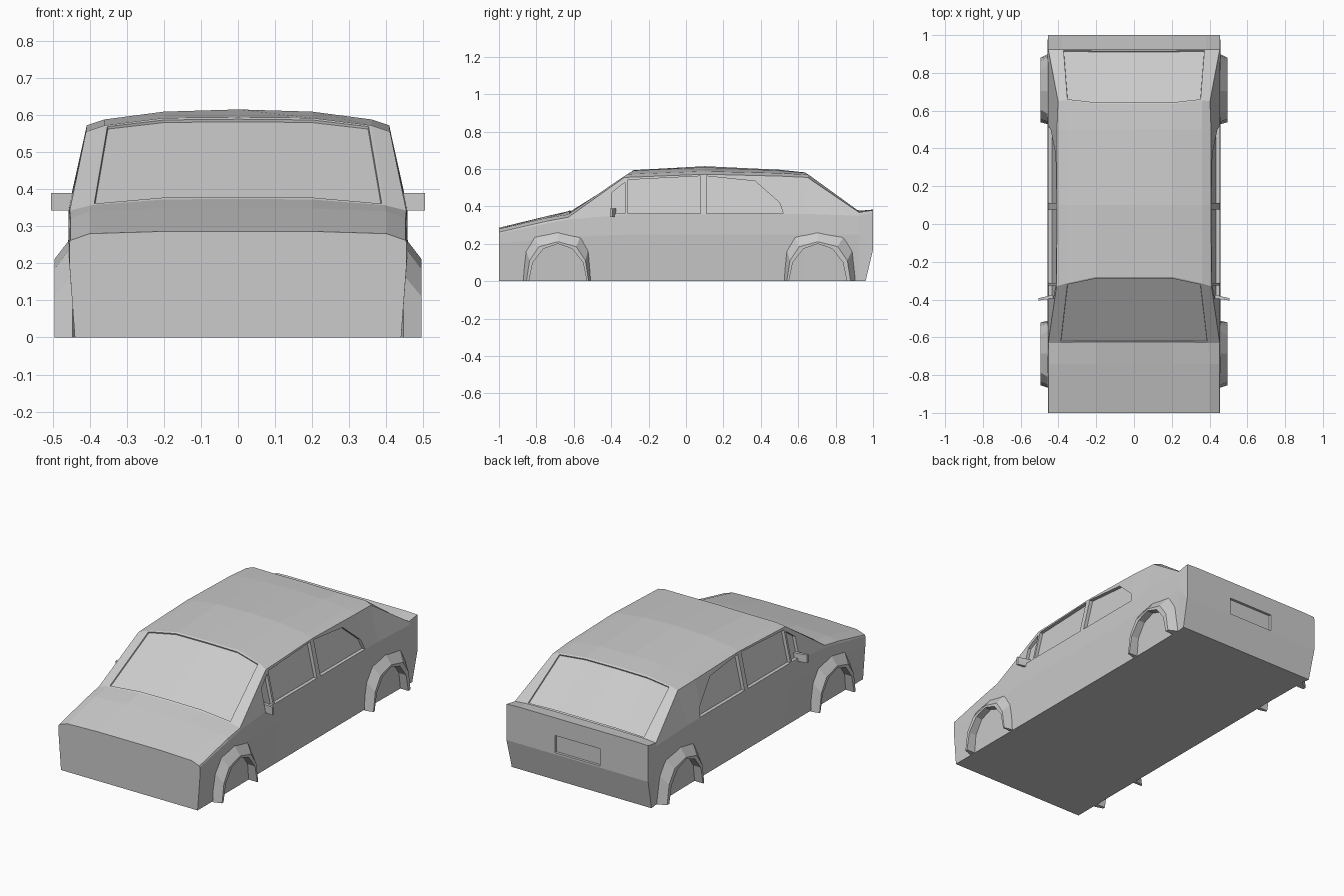
import bpy, bmesh, math

if "Cube" in bpy.data.objects:
    bpy.data.objects.remove(bpy.data.objects["Cube"])

grey = bpy.data.materials.new("body_grey")
grey.diffuse_color = (0.6, 0.6, 0.6, 1)
grey.use_nodes = True
grey.node_tree.nodes["Principled BSDF"].inputs["Base Color"].default_value = grey.diffuse_color


def make(name, bm):
    bmesh.ops.recalc_face_normals(bm, faces=bm.faces)
    me = bpy.data.meshes.new(name)
    bm.to_mesh(me)
    bm.free()
    me.materials.append(grey)
    ob = bpy.data.objects.new(name, me)
    bpy.context.collection.objects.link(ob)
    return ob


# Body stations: y, then (x, z) of sill, side crease, belt, roof edge, upper curve, crown, and centre z
stations = [
    (-1.0, (.44, 0), (.455, .20), (.455, .255), (.452, .262), (.40, .280), (.2, .286), .286),
    (-.74, (.44, 0), (.458, .23), (.457, .310), (.452, .322), (.40, .340), (.2, .348), .349),
    (-.63, (.44, 0), (.458, .24), (.456, .330), (.454, .342), (.395, .357), (.2, .372), .374),
    (-.28, (.44, 0), (.458, .25), (.455, .360), (.410, .555), (.36, .572), (.2, .592), .594),
    (.10, (.44, 0), (.458, .25), (.455, .360), (.408, .572), (.36, .588), (.2, .609), .615),
    (.50, (.44, 0), (.458, .25), (.455, .360), (.408, .562), (.36, .578), (.2, .592), .596),
    (.635, (.44, 0), (.458, .25), (.455, .360), (.402, .555), (.36, .570), (.2, .580), .582),
    (.925, (.445, 0), (.458, .25), (.457, .350), (.454, .368), (.38, .374), (.2, .377), .377),
    (1.0, (.45, 0), (.456, .17), (.456, .365), (.455, .380), (.38, .383), (.2, .383), .383),
]
# Fore-and-aft shift of single points: curved screen tops and tucked-under tail
shift = {(3, 3): -.05, (3, 4): -.035, (6, 3): .015, (6, 4): .02, (8, 0): -.04}

bm = bmesh.new()
rings = []
for s, st in enumerate(stations):
    half = [(x, st[0] + shift.get((s, r), 0), z) for r, (x, z) in enumerate(st[1:7])]
    loop = half + [(0, st[0], st[7])] + [(-x, y, z) for x, y, z in reversed(half)]
    rings.append([bm.verts.new(p) for p in loop])
n = len(rings[0])
screens = {2: [], 6: []}
for s in range(len(rings) - 1):
    a, b = rings[s], rings[s + 1]
    for i in range(n):
        j = (i + 1) % n
        f = bm.faces.new((a[i], a[j], b[j], b[i]))
        if s in screens and 4 <= i <= 7:
            screens[s].append(f)
# Front and tail panels as horizontal strips
for ring in (rings[0], rings[-1]):
    for i in range(5):
        bm.faces.new((ring[i], ring[i + 1], ring[n - 2 - i], ring[n - 1 - i]))
    bm.faces.new(ring[5:8])
bmesh.ops.recalc_face_normals(bm, faces=bm.faces)
# Recessed windscreen and rear screen
for faces in screens.values():
    bmesh.ops.inset_region(bm, faces=faces, thickness=.010, depth=0)
    bmesh.ops.inset_region(bm, faces=faces, thickness=.002, depth=-.007)
body = make("car_body", bm)


# Cutters for side windows (following the leaning cabin side) and number plate recess
def prism(bm, near, far):
    a = [bm.verts.new(p) for p in near]
    b = [bm.verts.new(p) for p in far]
    bm.faces.new(a)
    bm.faces.new(b[::-1])
    for i in range(len(a)):
        j = (i + 1) % len(a)
        bm.faces.new((a[i], b[i], b[j], a[j]))


def side_x(z):
    return .455 - (z - .36) * .23


windows = [
    [(-.395, .362), (-.395, .475), (-.325, .53), (-.325, .362)],
    [(-.312, .362), (-.312, .542), (.078, .562), (.078, .362)],
    [(.11, .362), (.11, .562), (.37, .535), (.50, .42), (.52, .362)],
]
bm = bmesh.new()
for w in windows:
    for side in (-1, 1):
        prism(bm, [(side * (side_x(z) - .02), y, z) for y, z in w],
              [(side * (side_x(z) + .06), y, z) for y, z in w])
plate = [(-.145, .18), (.145, .18), (.145, .28), (-.145, .28)]
prism(bm, [(x, .985, z) for x, z in plate], [(x, 1.05, z) for x, z in plate])
cutter = make("opening_cutter", bm)
cutter.hide_render = True
mod = body.modifiers.new("openings", 'BOOLEAN')
mod.object = cutter
mod.operation = 'DIFFERENCE'
mod.solver = 'EXACT'
bpy.context.view_layer.objects.active = body
bpy.ops.object.modifier_apply(modifier=mod.name)
bpy.data.objects.remove(cutter)


# Wheel arch flares: wedge-section bands around an open arch
def flare(name, yc, front, back, side):
    bm = bmesh.new()
    rows = []
    for k in range(7):
        t = math.pi * k / 6
        c, s = math.cos(t), max(0, math.sin(t))
        if abs(c) < 1e-6:
            c = 0
        yi, zi = yc + .155 * c, .2 * s
        reach = back if c > 0 else front
        yo = yc + math.copysign(reach * abs(c) ** .5, c)
        zo = .275 * s ** .7
        yl, zl = yi + .45 * (yo - yi), zi + .15 * (zo - zi)
        rows.append([bm.verts.new((side * x, y, z)) for x, y, z in
                     ((.435, yi, zi), (.495, yi, zi), (.495, yl, zl), (.446, yo, zo))])
    for a, b in zip(rows, rows[1:]):
        for i in range(4):
            j = (i + 1) % 4
            bm.faces.new((a[i], a[j], b[j], b[i]))
    bm.faces.new(rows[0])
    bm.faces.new(rows[-1][::-1])
    make(name, bm)


# Door mirrors, swept slightly forward at the tip
def mirror(name, side):
    bm = bmesh.new()
    prof = [(.43, -.375), (.505, -.393), (.505, -.405), (.43, -.395)]
    prism(bm, [(side * x, y, .343) for x, y in prof], [(side * x, y, .39) for x, y in prof])
    make(name, bm)


for label, side in (("left", -1), ("right", 1)):
    flare("front_arch_" + label, -.685, .185, .175, side)
    flare("rear_arch_" + label, .705, .18, .20, side)
    mirror("door_mirror_" + label, side)
